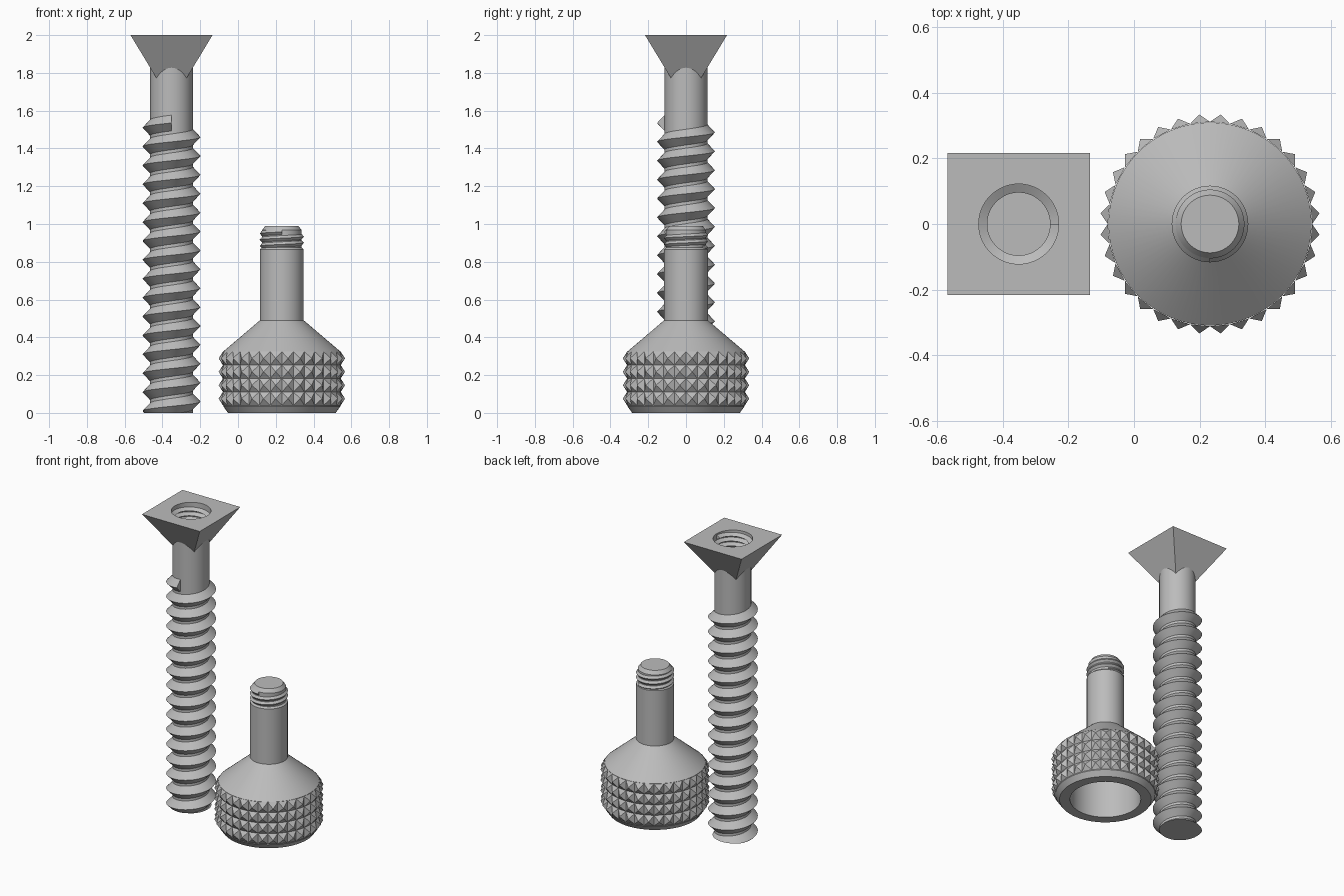
import bpy, bmesh
from math import sin, cos, pi, radians
from mathutils import Vector

if "Cube" in bpy.data.objects:
    bpy.data.objects.remove(bpy.data.objects["Cube"])

steel = bpy.data.materials.new("grey_steel")
steel.use_nodes = True
GREY = (0.5, 0.5, 0.5, 1)
steel.diffuse_color = GREY
steel.node_tree.nodes["Principled BSDF"].inputs["Base Color"].default_value = GREY

SCREW_X, KNOB_X = -0.352, 0.232


def finish(bm, name, x, smooth=True, fix_normals=True):
    if fix_normals:
        bmesh.ops.recalc_face_normals(bm, faces=bm.faces[:])
    mesh = bpy.data.meshes.new(name)
    bm.to_mesh(mesh)
    bm.free()
    mesh.materials.append(steel)
    ob = bpy.data.objects.new(name, mesh)
    ob.location.x = x
    bpy.context.collection.objects.link(ob)
    bpy.ops.object.select_all(action='DESELECT')
    ob.select_set(True)
    bpy.context.view_layer.objects.active = ob
    if smooth:
        bpy.ops.object.shade_smooth_by_angle(angle=radians(25))
    return ob


def polar(r, a, z):
    return Vector((r * cos(a), r * sin(a), z))


def lathe(name, profile, x, sides=64):
    """Revolve (radius, height) points around z; ends are capped."""
    bm = bmesh.new()
    rings = [[bm.verts.new(polar(r, 2 * pi * i / sides, z)) for i in range(sides)]
             for r, z in profile]
    for lo, hi in zip(rings, rings[1:]):
        for i in range(sides):
            j = (i + 1) % sides
            bm.faces.new((lo[i], lo[j], hi[j], hi[i]))
    bm.faces.new(rings[0])
    bm.faces.new(rings[-1])
    return finish(bm, name, x)


def thread(name, x, root, crest, half, pitch, top, turns, end_angle, floor=None, steps=48):
    """Right-handed triangular ridge winding down from its top end."""
    bm = bmesh.new()
    sections = []
    for k in range(int(turns * steps) + 1):
        a = end_angle - 2 * pi * k / steps
        z = top - pitch * k / steps
        sections.append([bm.verts.new(polar(r, a, z + dz))
                         for r, dz in ((root, -half), (crest, 0), (root, half))])
    for s, t in zip(sections, sections[1:]):
        for i in range(3):
            j = (i + 1) % 3
            bm.faces.new((s[i], s[j], t[j], t[i]))
    bm.faces.new(sections[0])
    bm.faces.new(sections[-1])
    if floor is not None:
        cut = bmesh.ops.bisect_plane(bm, geom=bm.verts[:] + bm.edges[:] + bm.faces[:],
                                     plane_co=(0, 0, floor), plane_no=(0, 0, 1),
                                     clear_inner=True)
        edges = [e for e in cut["geom_cut"] if isinstance(e, bmesh.types.BMEdge)]
        bmesh.ops.triangle_fill(bm, edges=edges, use_beauty=True)
    return finish(bm, name, x)


# Long screw: plain core and coarse thread with an abrupt end at the front
lathe("screw_shaft", [(0.113, 0), (0.113, 1.84)], SCREW_X)
thread("screw_thread", SCREW_X, 0.109, 0.153, 0.046, 0.1, 1.535, 16.5, -pi / 2, floor=0)

# Square head: inverted pyramid with a round socket
bm = bmesh.new()
h = 0.217
corners = [bm.verts.new((sx * h, sy * h, 2)) for sx, sy in ((-1, -1), (1, -1), (1, 1), (-1, 1))]
apex = bm.verts.new((0, 0, 1.64))
bm.faces.new(corners)
for i in range(4):
    bm.faces.new((corners[i], apex, corners[(i + 1) % 4]))
head = finish(bm, "square_head", SCREW_X, smooth=False)
cutter = lathe("socket_cutter", [(0.122, 1.855), (0.122, 2.1)], SCREW_X)
cutter.hide_render = True
mod = head.modifiers.new("socket", 'BOOLEAN')
mod.operation = 'DIFFERENCE'
mod.solver = 'EXACT'
mod.object = cutter
bpy.ops.object.select_all(action='DESELECT')
head.select_set(True)
bpy.context.view_layer.objects.active = head
bpy.ops.object.modifier_apply(modifier=mod.name)
bpy.data.objects.remove(cutter)
bpy.ops.object.shade_smooth_by_angle(angle=radians(25))
thread("socket_thread", SCREW_X, 0.123, 0.096, 0.015, 0.033, 1.975, 3, 0)

# Thumb knob: stem, cone, drum and hollow underside in one turned profile
lathe("thumb_knob", [(0.088, 0.99), (0.105, 0.967), (0.105, 0.875), (0.116, 0.865),
                     (0.116, 0.49), (0.31, 0.325), (0.31, 0.035), (0.285, 0),
                     (0.22, 0), (0.22, 0.3)], KNOB_X)
thread("knob_thread", KNOB_X, 0.104, 0.117, 0.015, 0.033, 0.958, 2.6, -pi / 2)

# Knurling: rows of small pyramids around the drum
bm = bmesh.new()
COLS, ROWS, Z0, ROW_H = 32, 4, 0.04, 0.071
for row in range(ROWS):
    for col in range(COLS):
        a0, a1 = (2 * pi * (col + k) / COLS for k in (0, 1))
        z0 = Z0 + row * ROW_H
        z1 = z0 + ROW_H
        base = [bm.verts.new(polar(0.312, a, z))
                for a, z in ((a0, z0), (a1, z0), (a1, z1), (a0, z1))]
        tip = bm.verts.new(polar(0.336, (a0 + a1) / 2, (z0 + z1) / 2))
        for i in range(4):
            bm.faces.new((base[i], base[(i + 1) % 4], tip))
finish(bm, "knurled_grip", KNOB_X, smooth=False, fix_normals=False)
